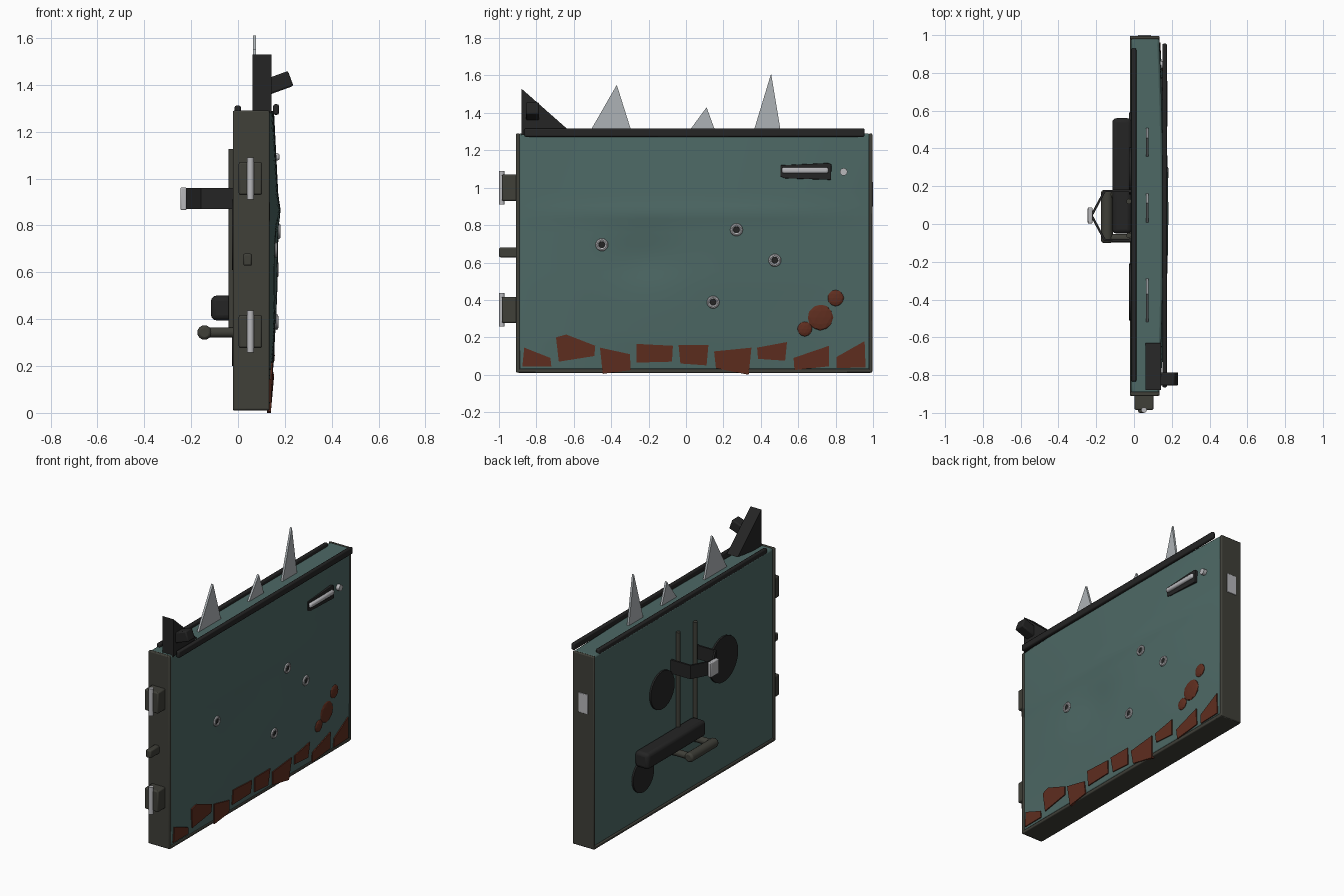
import bpy, bmesh, math
from mathutils import Vector

if "Cube" in bpy.data.objects:
    bpy.data.objects.remove(bpy.data.objects["Cube"])


def material(name, rgb):
    m = bpy.data.materials.new(name)
    m.diffuse_color = (*rgb, 1)
    m.use_nodes = True
    m.node_tree.nodes["Principled BSDF"].inputs["Base Color"].default_value = m.diffuse_color
    return m


TEAL = material("teal_paint", (0.075, 0.14, 0.13))
OLIVE = material("olive_metal", (0.05, 0.05, 0.04))
DARK = material("dark_rubber", (0.018, 0.018, 0.018))
RUST = material("rust", (0.115, 0.027, 0.014))
CHROME = material("bare_metal", (0.48, 0.48, 0.5))
GLASS = material("glass", (0.42, 0.45, 0.47))


def finish(bm, name, mat, bevel=0, segments=2, smooth=True):
    bmesh.ops.recalc_face_normals(bm, faces=bm.faces)
    me = bpy.data.meshes.new(name)
    bm.to_mesh(me)
    bm.free()
    ob = bpy.data.objects.new(name, me)
    bpy.context.collection.objects.link(ob)
    me.materials.append(mat)
    if bevel:
        b = ob.modifiers.new("bevel", "BEVEL")
        b.width, b.segments = bevel, segments
    if smooth:
        bpy.ops.object.select_all(action='DESELECT')
        bpy.context.view_layer.objects.active = ob
        ob.select_set(True)
        bpy.ops.object.shade_smooth_by_angle(angle=math.radians(35))
    return ob


def box(name, lo, hi, mat, bevel=0.006, segments=2):
    bm = bmesh.new()
    bmesh.ops.create_cube(bm, size=1)
    for v in bm.verts:
        v.co = Vector([a + (b - a) * (c + 0.5) for a, b, c in zip(lo, hi, v.co)])
    return finish(bm, name, mat, bevel, segments)


def rod(name, a, b, r, mat, sides=16, bevel=0.0):
    a, b = Vector(a), Vector(b)
    bm = bmesh.new()
    bmesh.ops.create_cone(bm, cap_ends=True, segments=sides, radius1=r, radius2=r, depth=(b - a).length)
    bm.transform((b - a).to_track_quat('Z', 'Y').to_matrix().to_4x4())
    bmesh.ops.translate(bm, verts=bm.verts, vec=(a + b) / 2)
    ob = finish(bm, name, mat, bevel)
    if bevel:
        ob.modifiers["bevel"].limit_method = 'ANGLE'
        ob.modifiers["bevel"].angle_limit = math.radians(50)
    return ob


def plate(name, yz, x0, x1, mat, bevel=0.0):
    """Outline in the y-z plane, solid from x0 to x1 (numbers or functions of y, z)."""
    at = lambda x, y, z: x(y, z) if callable(x) else x
    bm = bmesh.new()
    a = [bm.verts.new((at(x0, y, z), y, z)) for y, z in yz]
    b = [bm.verts.new((at(x1, y, z), y, z)) for y, z in yz]
    bm.faces.new(a)
    bm.faces.new(b)
    n = len(yz)
    for i in range(n):
        bm.faces.new((a[i], a[(i + 1) % n], b[(i + 1) % n], b[i]))
    return finish(bm, name, mat, bevel, smooth=False)


# Outer skin shape: bulge by height, tapering to both ends, with a soft dent
BULGE = [(0.0, 0.0), (0.2, 0.018), (0.5, 0.035), (0.8, 0.041), (0.86, 0.05), (0.93, 0.039), (1.3, 0.02)]


def skin(y, z):
    z = min(max(z, 0), 1.3)
    for (z0, b0), (z1, b1) in zip(BULGE, BULGE[1:]):
        if z <= z1:
            bulge = b0 + (b1 - b0) * (z - z0) / (z1 - z0)
            break
    t = (y - 0.04) / 0.95
    dent = 0.018 * math.exp(-(((y + 0.22) / 0.2) ** 2 + ((z - 0.62) / 0.14) ** 2))
    return 0.133 + bulge * max(0, 1 - t * t) - dent


# Door body: curved outer skin closed by a flat inner panel
bm = bmesh.new()
NY, NZ = 48, 36
grid = []
for i in range(NY + 1):
    y = -0.895 + 1.88 * i / NY
    grid.append([])
    for j in range(NZ + 1):
        z = 0.025 + 1.265 * j / NZ
        grid[-1].append(bm.verts.new((skin(y, z), y, z)))
for i in range(NY):
    for j in range(NZ):
        bm.faces.new((grid[i][j], grid[i + 1][j], grid[i + 1][j + 1], grid[i][j + 1]))
ext = bmesh.ops.extrude_face_region(bm, geom=bm.faces[:])
for v in [g for g in ext["geom"] if isinstance(g, bmesh.types.BMVert)]:
    v.co.x = -0.015
body = finish(bm, "door_body", TEAL, 0.012)
body.modifiers["bevel"].limit_method = 'ANGLE'
body.modifiers["bevel"].angle_limit = math.radians(50)

# End and bottom edge panels
box("front_edge_panel", (-0.022, -0.91, 0.012), (0.135, -0.888, 1.29), OLIVE)
box("rear_edge_panel", (-0.022, 0.978, 0.012), (0.135, 0.996, 1.29), OLIVE)
box("bottom_edge_panel", (-0.022, -0.9, 0.01), (0.135, 0.99, 0.032), OLIVE)
box("latch_plate", (0.02, 0.99, 0.9), (0.09, 1.0, 1.03), CHROME, 0.002)

# Window seals
box("inner_window_seal", (-0.014, -0.835, 1.275), (0.012, 0.93, 1.312), DARK, 0.008)
box("outer_window_seal", (0.15, -0.865, 1.272), (0.175, 0.955, 1.317), DARK, 0.008)

# Broken glass
for k, tri in enumerate([[(-0.525, 1.28), (-0.37, 1.55), (-0.285, 1.28)],
                         [(0.0, 1.28), (0.11, 1.43), (0.165, 1.28)],
                         [(0.355, 1.28), (0.455, 1.61), (0.51, 1.28)]]):
    plate(f"glass_shard_{k + 1}", tri, 0.063, 0.077, GLASS)

# Mirror mount and broken stub
plate("mirror_mount", [(-0.88, 1.28), (-0.63, 1.31), (-0.88, 1.53)], 0.062, 0.142, DARK)
stub = box("mirror_stub", (-0.06, -0.035, -0.034), (0.05, 0.035, 0.034), DARK, 0.008)
stub.rotation_euler = (0, math.radians(-20), 0)
stub.location = (0.178, -0.82, 1.41)

# Outer handle and lock
hx = 0.145
plate("handle_recess", [(0.505, 1.06), (0.53, 1.05), (0.775, 1.042), (0.778, 1.125), (0.76, 1.132), (0.505, 1.12)],
      hx - 0.02, 0.162, DARK, 0.004)
box("outer_handle", (0.15, 0.512, 1.077), (0.178, 0.762, 1.108), CHROME, 0.01)
rod("door_lock", (0.12, 0.843, 1.085), (0.165, 0.843, 1.085), 0.02, CHROME)

# Bullet holes: raised torn rim around a dark core
for k, (y, z) in enumerate([(-0.45, 0.695), (0.27, 0.775), (0.475, 0.612), (0.145, 0.388)]):
    x = skin(y, z)
    bpy.ops.mesh.primitive_torus_add(major_radius=0.025, minor_radius=0.009, major_segments=20, minor_segments=8,
                                     location=(x + 0.002, y, z), rotation=(0, math.pi / 2, 0))
    rim = bpy.context.object
    rim.name = f"bullet_rim_{k + 1}"
    rim.data.materials.append(CHROME)
    bpy.ops.object.shade_smooth_by_angle()
    rod(f"bullet_hole_{k + 1}", (x - 0.02, y, z), (x + 0.004, y, z), 0.021, DARK)

# Rust along the sill
PATCHES = [
    [(-0.875, 0.045), (-0.72, 0.045), (-0.725, 0.09), (-0.865, 0.145)],
    [(-0.68, 0.07), (-0.49, 0.10), (-0.485, 0.155), (-0.64, 0.215), (-0.695, 0.20)],
    [(-0.445, 0.005), (-0.295, 0.025), (-0.3, 0.11), (-0.46, 0.145)],
    [(-0.265, 0.065), (-0.075, 0.07), (-0.07, 0.155), (-0.265, 0.165)],
    [(-0.03, 0.06), (0.11, 0.05), (0.12, 0.16), (-0.04, 0.16)],
    [(0.16, 0.035), (0.335, 0.0), (0.35, 0.145), (0.15, 0.125)],
    [(0.385, 0.085), (0.53, 0.075), (0.54, 0.175), (0.38, 0.145)],
    [(0.58, 0.025), (0.765, 0.045), (0.765, 0.155), (0.575, 0.09)],
    [(0.805, 0.035), (0.96, 0.04), (0.955, 0.18), (0.805, 0.095)]]
for k, yz in enumerate(PATCHES):
    plate(f"rust_patch_{k + 1}", yz, lambda y, z: skin(y, z) - 0.01, lambda y, z: skin(y, z) + 0.007, RUST)
for k, (y, z, r) in enumerate([(0.718, 0.307, 0.07), (0.8, 0.41, 0.044), (0.635, 0.245, 0.04)]):
    bm = bmesh.new()
    bmesh.ops.create_icosphere(bm, subdivisions=2, radius=r)
    bmesh.ops.scale(bm, verts=bm.verts, vec=(0.012 / r, 1, 1))
    bmesh.ops.translate(bm, verts=bm.verts, vec=(skin(y, z), y, z))
    finish(bm, f"rust_spot_{k + 1}", RUST, smooth=False)

# Hinges and check strap on the front edge
for name, z in (("lower", 0.347), ("upper", 1.0)):
    box(f"{name}_hinge", (0.003, -0.985, z - 0.07), (0.103, -0.9, z + 0.07), OLIVE, 0.008)
    rod(f"{name}_hinge_pin", (0.053, -0.985, z - 0.09), (0.053, -0.985, z + 0.09), 0.015, CHROME)
box("check_strap", (0.022, -1.0, 0.628), (0.06, -0.9, 0.68), OLIVE, 0.008)

# Inner panel: dark access openings
for k, (y, z, r) in enumerate([(-0.36, 0.76, 0.15), (0.28, 0.8, 0.125), (0.48, 0.31, 0.11)]):
    rod(f"access_opening_{k + 1}", (-0.026, y, z), (-0.005, y, z), r, DARK, 24)

# Window regulator rails
for k, y in enumerate((-0.06, 0.12)):
    rod(f"regulator_rail_{k + 1}", (-0.027, y, 0.36), (-0.027, y, 1.125), 0.014, OLIVE, 12)

# Bent strap bracket with a metal tip
PATH = [(-0.015, 0.175), (-0.155, 0.175), (-0.225, 0.045), (-0.155, -0.085), (-0.015, -0.085)]
bm = bmesh.new()
rows = [[bm.verts.new((x, y, z)) for z in (0.87, 0.96)] for x, y in PATH]
for p, q in zip(rows, rows[1:]):
    bm.faces.new((p[0], q[0], q[1], p[1]))
strap = finish(bm, "strap_bracket", DARK, smooth=False)
solid = strap.modifiers.new("thickness", "SOLIDIFY")
solid.thickness, solid.offset = 0.014, 0
box("bracket_tip", (-0.245, 0.003, 0.865), (-0.22, 0.088, 0.962), CHROME, 0.005)

# Armrest
box("armrest", (-0.115, -0.05, 0.395), (-0.012, 0.56, 0.5), DARK, 0.022, 3)

# Pull handle: thick grip on two stems
Z = 0.343
rod("pull_handle_grip", (-0.143, -0.1, Z), (-0.143, 0.18, Z), 0.031, OLIVE, 16, 0.012)
for name, y in (("front", -0.075), ("rear", 0.155)):
    rod(f"pull_handle_{name}_stem", (-0.143, y, Z), (-0.01, y, Z), 0.022, OLIVE)
